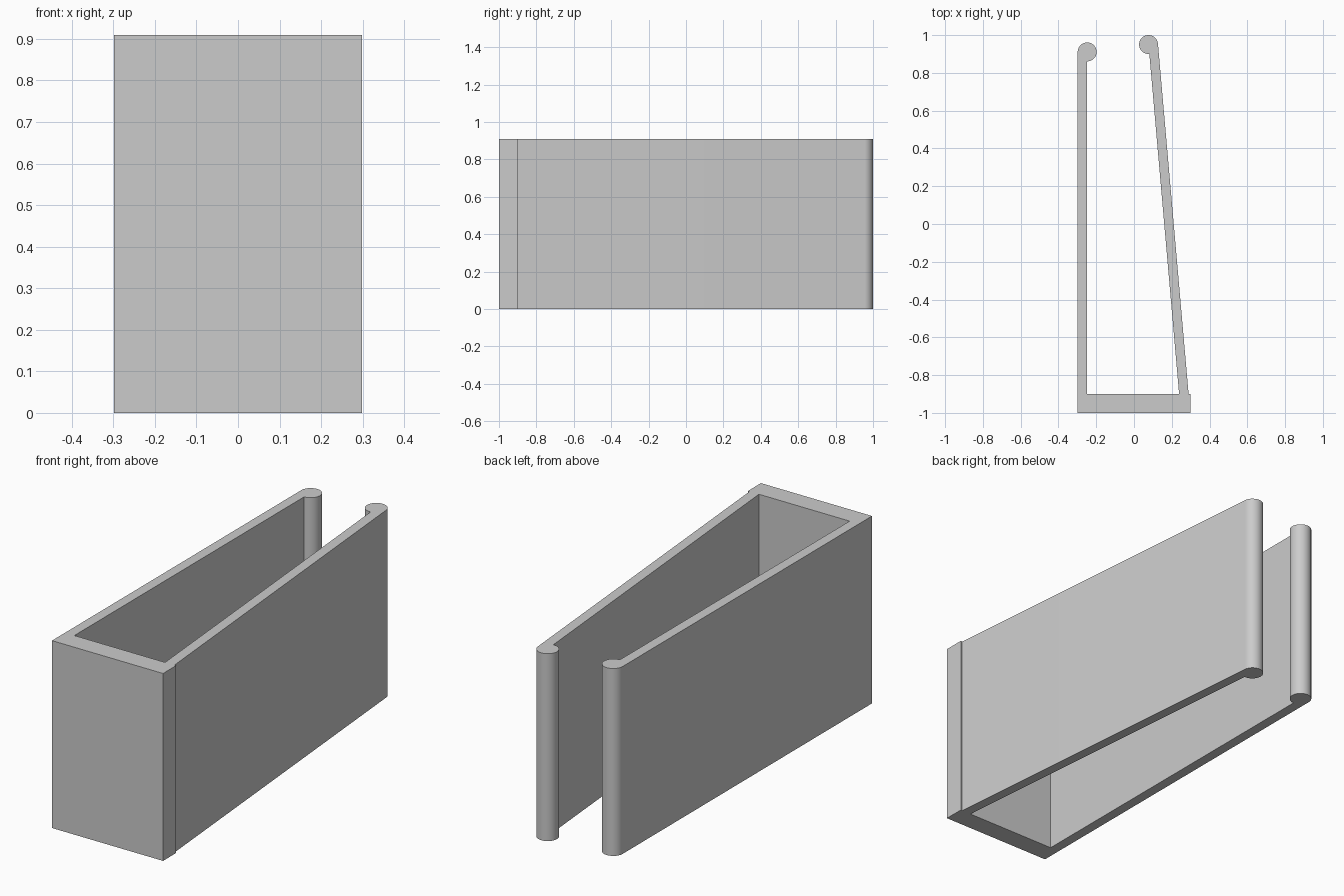
import bpy
import bmesh
from math import sin, cos, tan, radians

cube = bpy.data.objects.get("Cube")
if cube:
    bpy.data.objects.remove(cube, do_unlink=True)

HEIGHT = 0.909
HALF_W = 0.298      # half width of the base
BASE_TOP = -0.9     # inner face of the base
R = 0.05            # bead radius, also the arm thickness
LEAN = 5            # inward lean of the sprung arm, degrees
STEPS = 48

# Plain grey plastic
grey = bpy.data.materials.new("grey plastic")
grey.use_nodes = True
colour = (0.6, 0.6, 0.6, 1)
grey.diffuse_color = colour
grey.node_tree.nodes["Principled BSDF"].inputs["Base Color"].default_value = colour


def bead(cx, cy, start):
    """Three quarters of a circle, counter-clockwise from start degrees."""
    angles = [radians(start + 270 * i / STEPS) for i in range(STEPS + 1)]
    return [(cx + R * cos(a), cy + R * sin(a)) for a in angles]


# Clip outline: base, leaning arm with bead, straight arm with bead
lean_x, lean_y = 0.077, 0.95
foot_x = lean_x + (lean_y - BASE_TOP) * tan(radians(LEAN))
outline = [(-HALF_W, -1), (HALF_W, -1), (HALF_W, BASE_TOP),
           (foot_x + R / cos(radians(LEAN)), BASE_TOP)]
outline += bead(lean_x, lean_y, LEAN)
outline += [(foot_x, BASE_TOP), (R - HALF_W, BASE_TOP)]
outline += bead(R - HALF_W, 0.911, -90)

# Extrude the outline to full height
bm = bmesh.new()
floor = bm.faces.new([bm.verts.new((x, y, 0)) for x, y in outline])
top = bmesh.ops.extrude_face_region(bm, geom=[floor], use_keep_orig=True)
bmesh.ops.translate(bm, vec=(0, 0, HEIGHT),
                    verts=[g for g in top["geom"] if isinstance(g, bmesh.types.BMVert)])
bmesh.ops.recalc_face_normals(bm, faces=bm.faces)
mesh = bpy.data.meshes.new("spring_clip")
bm.to_mesh(mesh)
bm.free()
mesh.materials.append(grey)

clip = bpy.data.objects.new("spring_clip", mesh)
bpy.context.collection.objects.link(clip)
bpy.context.view_layer.objects.active = clip
clip.select_set(True)
bpy.ops.object.shade_smooth_by_angle(angle=radians(30))
